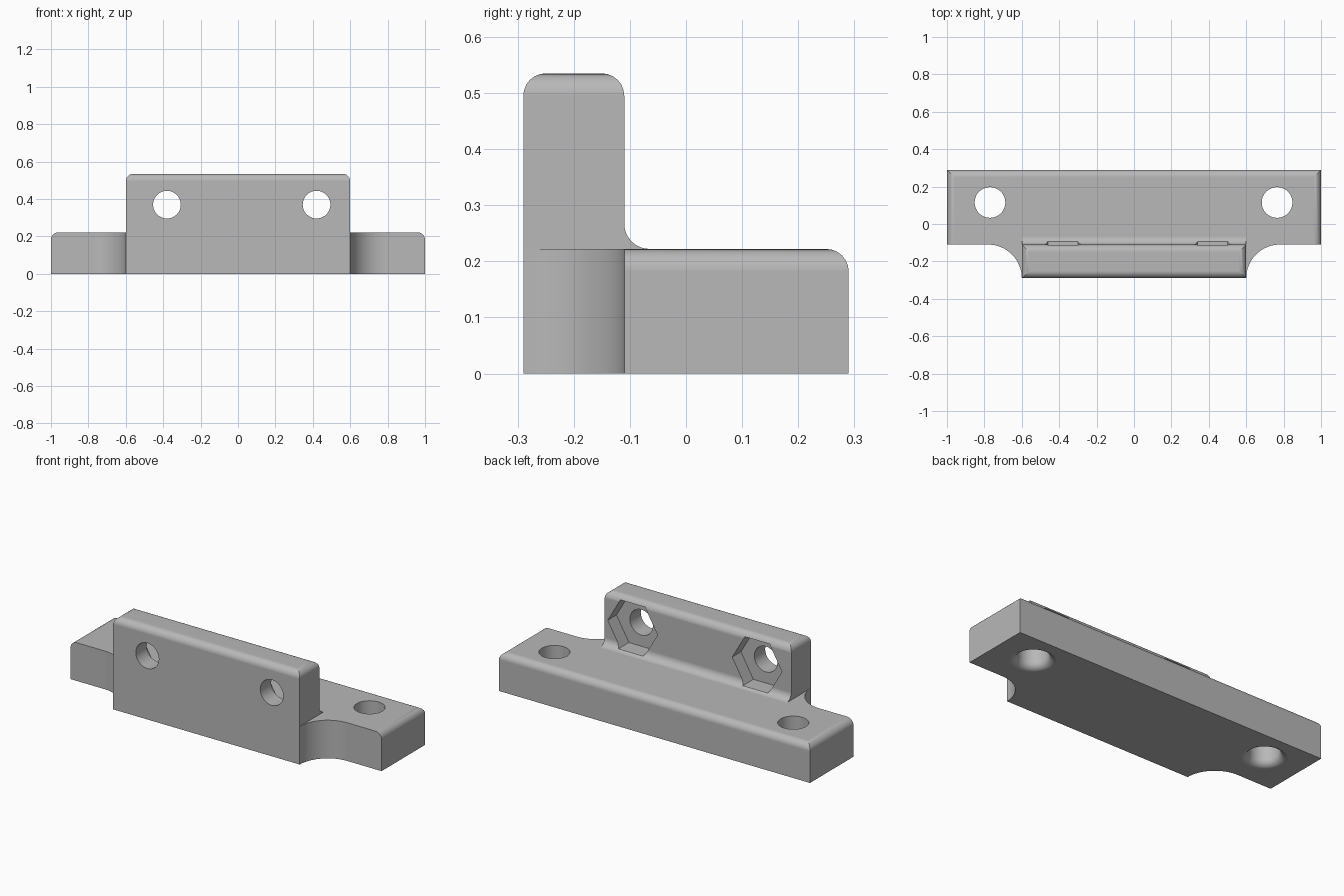
import bpy, bmesh
from math import sin, cos, pi, radians, sqrt

FRONT, STEP, BACK = -0.29, -0.11, 0.29     # depth of wall front, wall back, plate back
PLATE_H, WALL_H, WALL_X = 0.222, 0.535, 0.6
ROUND = 0.04

cube = bpy.data.objects.get("Cube")
if cube:
    bpy.data.objects.remove(cube, do_unlink=True)

grey = bpy.data.materials.new("grey")
grey.use_nodes = True
grey.diffuse_color = (0.48, 0.48, 0.48, 1)
grey.node_tree.nodes["Principled BSDF"].inputs["Base Color"].default_value = (0.48, 0.48, 0.48, 1)


def arc(cx, cy, r, a0, a1, n):
    """Points on an arc, angles in degrees."""
    angles = [radians(a0 + (a1 - a0) * i / n) for i in range(n + 1)]
    return [(cx + r * cos(a), cy + r * sin(a)) for a in angles]


def loft(name, rings, round_edge=None):
    """Closed solid through matching rings; round_edge(edge) picks edges to round."""
    bm = bmesh.new()
    loops = [[bm.verts.new(p) for p in ring] for ring in rings]
    bm.faces.new(loops[0])
    bm.faces.new(loops[-1])
    for low, high in zip(loops, loops[1:]):
        n = len(low)
        for i in range(n):
            j = (i + 1) % n
            bm.faces.new((low[i], low[j], high[j], high[i]))
    bmesh.ops.recalc_face_normals(bm, faces=bm.faces)
    if round_edge:
        edges = [e for e in bm.edges if round_edge(e)]
        bmesh.ops.bevel(bm, geom=edges, offset=ROUND, segments=6, profile=0.5,
                        affect='EDGES', clamp_overlap=False)
        bmesh.ops.recalc_face_normals(bm, faces=bm.faces)
    mesh = bpy.data.meshes.new(name)
    bm.to_mesh(mesh)
    bm.free()
    mesh.materials.append(grey)
    obj = bpy.data.objects.new(name, mesh)
    bpy.context.collection.objects.link(obj)
    return obj


def prism_y(name, outline, y0, y1):
    return loft(name, [[(x, y, z) for x, z in outline] for y in (y0, y1)])


def all_verts(edge, test):
    return all(test(v.co) for v in edge.verts)


# Mounting plate: outline with scooped front corners, rounded top on back and ends
reach = STEP - FRONT
half = [(1, BACK), (1, STEP)] + arc(WALL_X + reach, FRONT, reach, 90, 180, 16) + [(0.5, -0.2)]
outline = half + [(-x, y) for x, y in reversed(half)]


def plate_top(e):
    if not all_verts(e, lambda c: c.z > PLATE_H - 1e-4):
        return False
    return (all_verts(e, lambda c: c.y > BACK - 1e-4) or all_verts(e, lambda c: c.x > 0.999)
            or all_verts(e, lambda c: c.x < -0.999))


plate = loft("bracket", [[(x, y, z) for x, y in outline] for z in (0, PLATE_H)], plate_top)

# Upright wall with a fillet where it meets the plate
f = 0.045
profile = [(FRONT, 0), (FRONT, WALL_H), (STEP, WALL_H)]
profile += arc(STEP + f, PLATE_H + f, f, 180, 270, 8) + [(STEP + f, 0)]
wall = loft("wall", [[(x, y, z) for y, z in profile] for x in (-WALL_X, WALL_X)],
            lambda e: all_verts(e, lambda c: c.z > WALL_H - 1e-4))

cutters = []
# Bolt holes through the wall, with hexagonal nut pockets behind
for x in (-0.38, 0.42):
    cutters.append(prism_y("bolt_hole", arc(x, 0.37, 0.074, 0, 360, 48)[:-1], -0.4, -0.15))
    cutters.append(prism_y("nut_pocket", arc(x, 0.37, 0.16, 0, 360, 6)[:-1], -0.19, 0.05))

# Screw holes through the plate, flared at the underside
r = 0.082
flare = [(r + ROUND, -0.02)]
for i in range(9):
    a = radians(90 * i / 8)
    flare.append((r + ROUND - ROUND * sin(a), ROUND - ROUND * cos(a)))
flare.append((r, 0.4))
for x in (-0.77, 0.765):
    rings = [[(px, py, z) for px, py in arc(x, 0.115, rad, 0, 360, 48)[:-1]] for rad, z in flare]
    cutters.append(loft("screw_hole", rings))

# Join the wall, cut the holes
bpy.context.view_layer.objects.active = plate
for obj, op in [(wall, 'UNION')] + [(c, 'DIFFERENCE') for c in cutters]:
    obj.hide_render = True
    mod = plate.modifiers.new(obj.name, 'BOOLEAN')
    mod.operation, mod.solver, mod.object = op, 'EXACT', obj
    bpy.ops.object.modifier_apply(modifier=mod.name)
    bpy.data.objects.remove(obj, do_unlink=True)

# One material, smooth rounds with crisp edges
plate.data.materials.clear()
plate.data.materials.append(grey)
bpy.ops.object.select_all(action='DESELECT')
plate.select_set(True)
bpy.ops.object.shade_smooth_by_angle(angle=radians(30))
normals = plate.modifiers.new("flat_normals", 'WEIGHTED_NORMAL')
normals.keep_sharp = True
